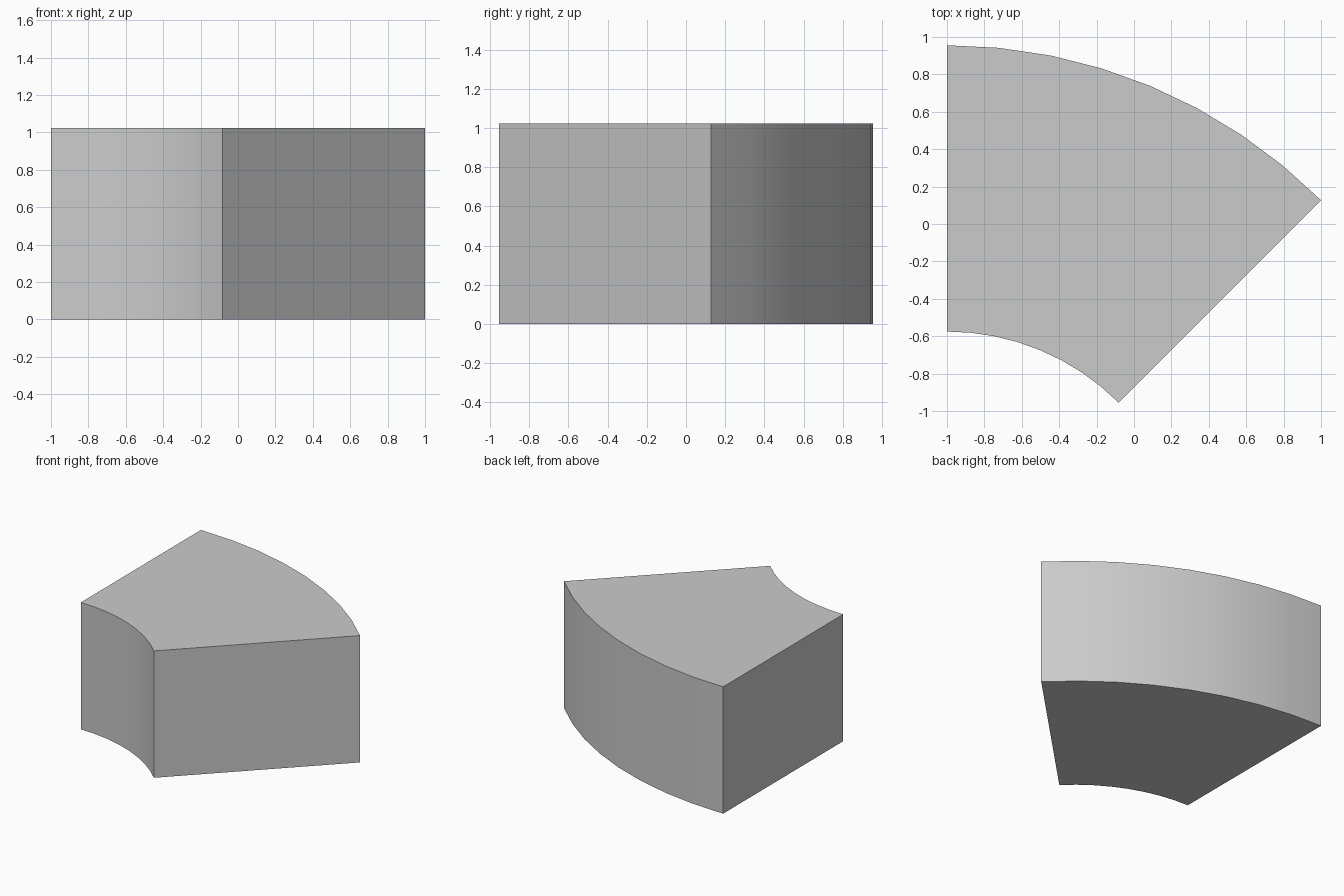
import bpy, bmesh
from math import sin, cos, pi, sqrt

if "Cube" in bpy.data.objects:
    bpy.data.objects.remove(bpy.data.objects["Cube"])

SEGMENTS, SWEEP = 8, pi / 4
OUTER, INNER, HEIGHT = 2 * sqrt(2), 1.298, 1.023
CX, CY = -1.0, -1.873          # shared centre of both arcs


def arc(bm, radius):
    """Row of vertices sweeping clockwise from +y."""
    angles = [SWEEP * i / SEGMENTS for i in range(SEGMENTS + 1)]
    return [bm.verts.new((CX + radius * sin(a), CY + radius * cos(a), 0)) for a in angles]


# Ring-sector footprint, extruded upward
bm = bmesh.new()
base = bm.faces.new(arc(bm, OUTER) + arc(bm, INNER)[::-1])
top = bmesh.ops.extrude_face_region(bm, geom=[base], use_keep_orig=True)["geom"]
bmesh.ops.translate(bm, vec=(0, 0, HEIGHT),
                    verts=[g for g in top if isinstance(g, bmesh.types.BMVert)])
bmesh.ops.recalc_face_normals(bm, faces=bm.faces)

mesh = bpy.data.meshes.new("curved_block")
bm.to_mesh(mesh)
bm.free()
block = bpy.data.objects.new("curved_block", mesh)
bpy.context.collection.objects.link(block)

# Smooth curved walls, sharp corners
bpy.context.view_layer.objects.active = block
block.select_set(True)
bpy.ops.object.shade_smooth_by_angle()
